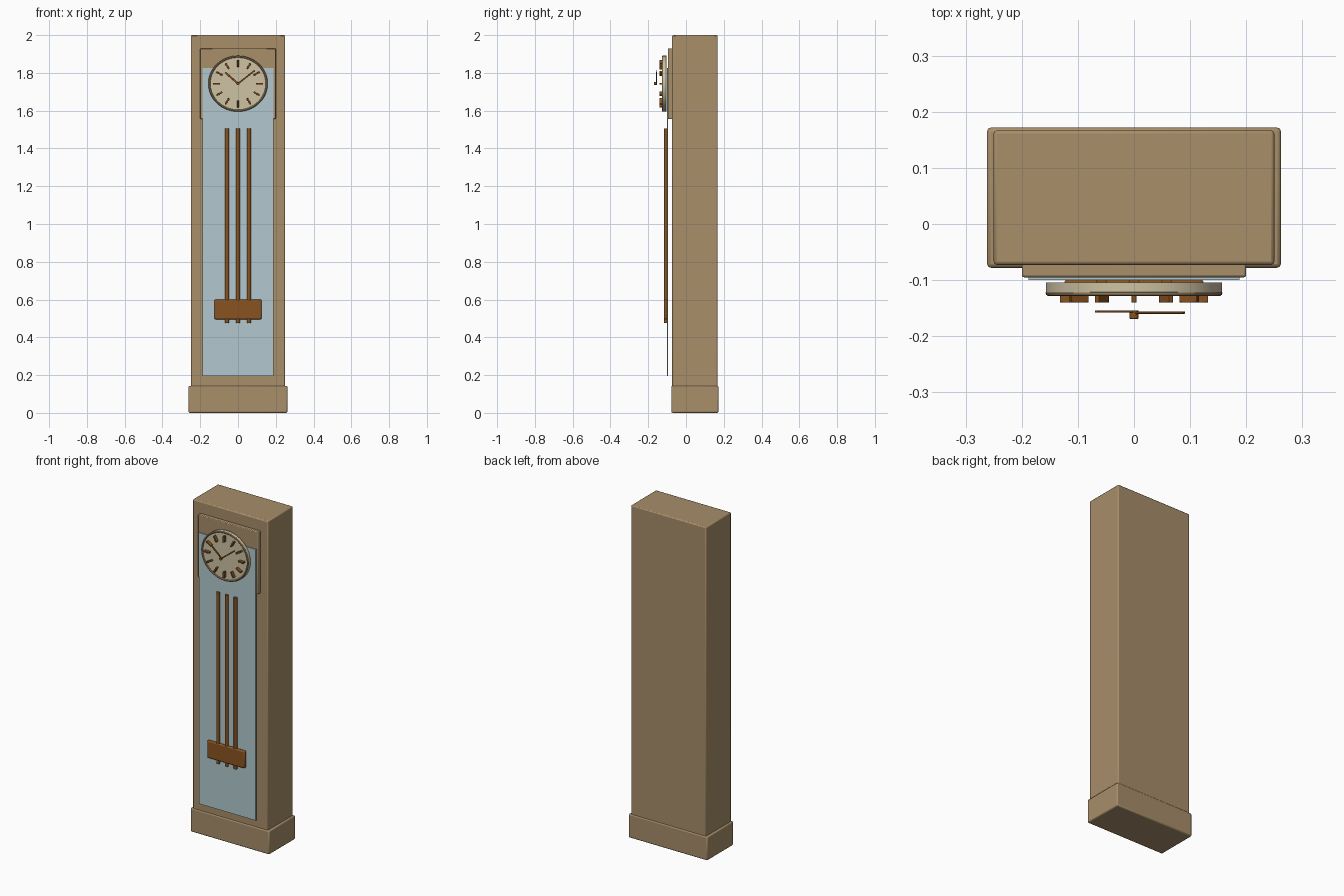
import bpy
from math import sin, cos, pi, atan2, hypot

cube = bpy.data.objects.get("Cube")
if cube:
    bpy.data.objects.remove(cube, do_unlink=True)


def material(name, srgb):
    lin = [((c / 255 + 0.055) / 1.055) ** 2.4 for c in srgb] + [1]
    m = bpy.data.materials.new(name)
    m.use_nodes = True
    m.diffuse_color = lin
    m.node_tree.nodes["Principled BSDF"].inputs["Base Color"].default_value = lin
    return m


wood = material("oak wood", (168, 142, 106))
glass = material("pale blue glass", (178, 201, 207))
cream = material("cream dial", (205, 194, 163))
brass = material("dark brass", (138, 84, 32))


def finish(name, mat, bevel=0, segments=2):
    ob = bpy.context.object
    ob.name = name
    ob.data.materials.append(mat)
    if bevel:
        b = ob.modifiers.new("soft edges", "BEVEL")
        b.width, b.segments, b.limit_method = bevel, segments, "ANGLE"
    bpy.ops.object.shade_smooth_by_angle(angle=0.6)
    return ob


def box(name, mat, x, y, z, bevel=0, tilt=0):
    """Box from (min, max) pairs, optionally turned about the depth axis."""
    bounds = (x, y, z)
    bpy.ops.mesh.primitive_cube_add(size=1, location=[(a + b) / 2 for a, b in bounds])
    bpy.context.object.scale = [b - a for a, b in bounds]
    bpy.ops.object.transform_apply(location=False, rotation=False, scale=True)
    bpy.context.object.rotation_euler.y = tilt
    return finish(name, mat, bevel)


def disc(name, mat, rx, rz, y, z, bevel=0):
    """Elliptical disc facing the front."""
    bpy.ops.mesh.primitive_cylinder_add(
        vertices=64, radius=1, depth=1, location=(0, sum(y) / 2, z), rotation=(pi / 2, 0, 0))
    bpy.context.object.scale = (rx, rz, y[1] - y[0])
    bpy.ops.object.transform_apply(location=False, rotation=True, scale=True)
    return finish(name, mat, bevel)


# Case, plinth, head panel and door glass
box("case", wood, (-0.25, 0.25), (-0.073, 0.167), (0.1, 2), 0.006)
box("plinth", wood, (-0.262, 0.262), (-0.078, 0.172), (0, 0.143), 0.007)
box("head_panel", wood, (-0.2, 0.2), (-0.095, -0.06), (1.555, 1.93), 0.004)
box("door_glass", glass, (-0.188, 0.188), (-0.1, -0.094), (0.195, 1.825))

# Pendulum rods and bob
for label, x in (("left", 0.058), ("middle", 0), ("right", -0.058)):
    bpy.ops.mesh.primitive_cylinder_add(vertices=24, radius=0.01, depth=1.03,
                                        location=(x, -0.106, 0.99))
    finish(label + "_pendulum_rod", brass)
box("pendulum_bob", brass, (-0.125, 0.125), (-0.117, -0.099), (0.495, 0.6), 0.007)

# Dial and its rim, slightly wider than tall
DIAL_Z, SQUASH = 1.743, 0.94
disc("dial", cream, 0.157, 0.148, (-0.122, -0.104), DIAL_Z, 0.001)
bpy.ops.mesh.primitive_torus_add(major_segments=64, minor_segments=10, major_radius=0.152,
                                 minor_radius=0.0055, location=(0, -0.123, DIAL_Z),
                                 rotation=(pi / 2, 0, 0))
bpy.context.object.scale = (1, SQUASH, 1)
finish("dial_rim", wood)

# Hour markers
for hour in range(12):
    a = hour * pi / 6
    x, z = 0.114 * sin(a), DIAL_Z + 0.114 * cos(a) * SQUASH
    box(f"hour_marker_{hour or 12}", brass, (x - 0.0045, x + 0.0045), (-0.14, -0.121),
        (z - 0.018, z + 0.018), 0.001, a)


# Hands and hub
def hand(name, tip_x, tip_z, y, width):
    length = hypot(tip_x, tip_z)
    cx, cz = tip_x / 2, DIAL_Z + tip_z / 2
    box(name, brass, (cx - width, cx + width), (y - 0.002, y + 0.002),
        (cz - length / 2, cz + length / 2), 0.001, atan2(tip_x, tip_z))


hand("hour_hand", -0.067, 0.059, -0.156, 0.005)
hand("minute_hand", 0.089, 0.07, -0.158, 0.004)
disc("hand_hub", brass, 0.008, 0.008, (-0.169, -0.154), DIAL_Z, 0.001)
